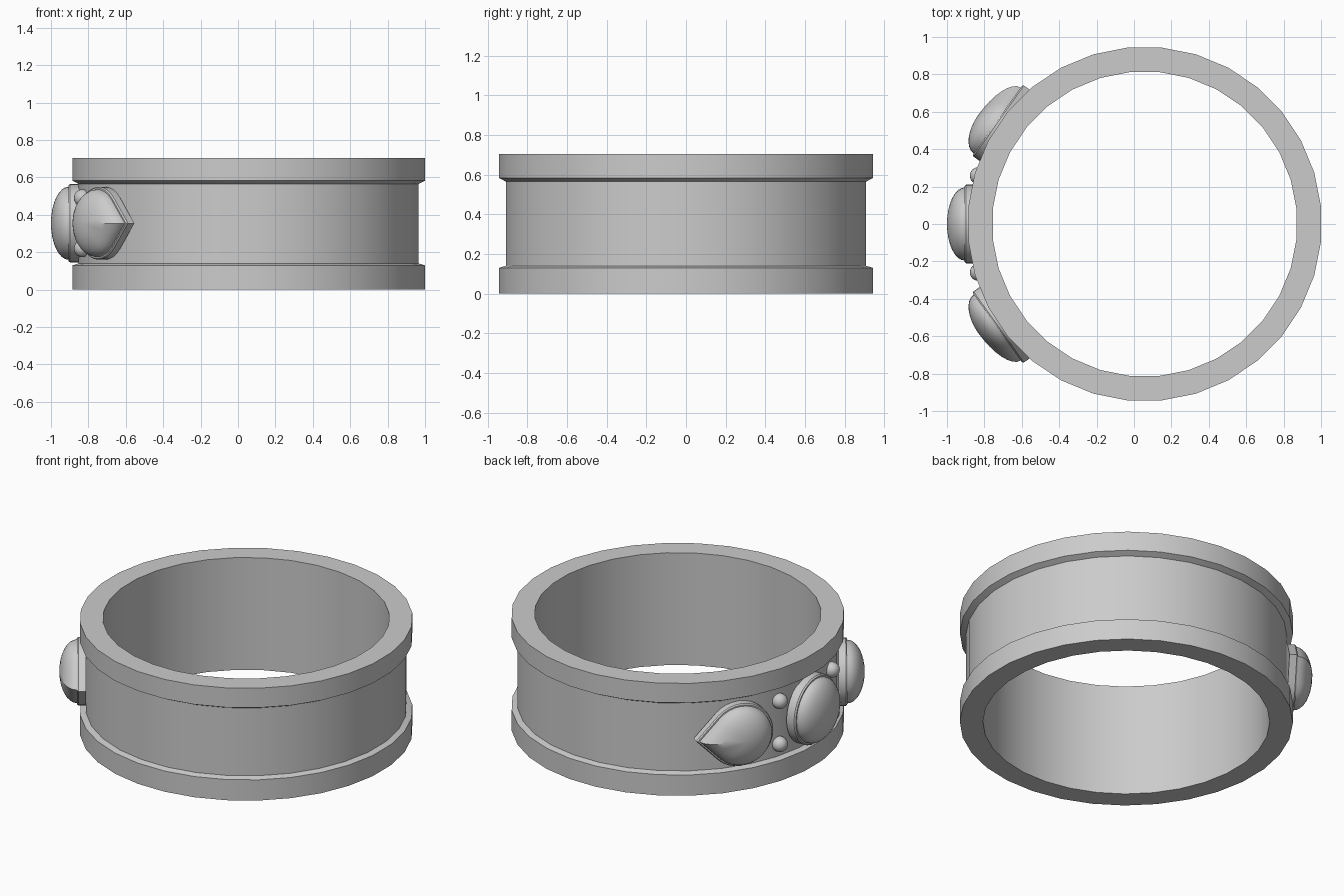
import bpy, bmesh, math
from mathutils import Vector

cube = bpy.data.objects.get("Cube")
if cube:
    bpy.data.objects.remove(cube, do_unlink=True)

metal = bpy.data.materials.new("plain grey")
metal.use_nodes = True
grey = (0.6, 0.6, 0.6, 1)
metal.diffuse_color = grey
metal.node_tree.nodes["Principled BSDF"].inputs["Base Color"].default_value = grey

SEGMENTS = 32
HALF_STEP = math.pi / SEGMENTS
MID_Z = 0.355


def finish(name, bm):
    bmesh.ops.recalc_face_normals(bm, faces=bm.faces)
    mesh = bpy.data.meshes.new(name)
    bm.to_mesh(mesh)
    bm.free()
    obj = bpy.data.objects.new(name, mesh)
    bpy.context.collection.objects.link(obj)
    mesh.materials.append(metal)
    bpy.ops.object.select_all(action='DESELECT')
    obj.select_set(True)
    bpy.context.view_layer.objects.active = obj
    bpy.ops.object.shade_smooth_by_angle(angle=math.radians(32))
    return obj


def bridge(bm, a, b):
    for i in range(len(a)):
        j = (i + 1) % len(a)
        bm.faces.new((a[i], a[j], b[j], b[i]))


# Band: a closed profile (flat-to-flat radius, height) swept round the axis
def make_band():
    profile = [(0.812, 0), (0.943, 0), (0.943, 0.13), (0.909, 0.14),
               (0.909, 0.565), (0.943, 0.583), (0.943, 0.705), (0.812, 0.705)]
    bm = bmesh.new()
    loops = []
    for radius, z in profile:
        r = radius / math.cos(HALF_STEP)
        angles = [(2 * i + 1) * HALF_STEP for i in range(SEGMENTS)]
        loops.append([bm.verts.new((0.057 + r * math.cos(a), r * math.sin(a), z))
                      for a in angles])
    for k, loop in enumerate(loops):
        bridge(bm, loop, loops[(k + 1) % len(loops)])
    finish("ring_band", bm)


def round_outline(angle):
    return 1.0


# Circle drawn out to a point by its two tangent lines
def drop_outline(angle):
    tangent = math.radians(44)
    turn = abs(math.remainder(angle, math.tau))
    return 1 / math.cos(tangent - turn) if turn < tangent else 1.0


# Stack of scaled outlines: (scale, height along the normal)
def make_stack(name, outline, radius, centre, along, levels):
    along = Vector(along).normalized()
    normal = Vector((-along.y, along.x, 0))
    up = Vector((0, 0, 1))
    if normal.x > 0:
        normal = -normal
    bm = bmesh.new()
    loops = []
    for scale, height in levels:
        loop = []
        for i in range(SEGMENTS):
            a = math.tau * i / SEGMENTS
            r = radius * outline(a) * scale
            loop.append(bm.verts.new(Vector(centre) + along * r * math.cos(a)
                                     + up * r * math.sin(a) + normal * height))
        loops.append(loop)
    for lower, upper in zip(loops, loops[1:]):
        bridge(bm, lower, upper)
    bm.faces.new(loops[0])
    bm.faces.new(loops[-1])
    finish(name, bm)


def make_stone(name, outline, radius, centre, along, height, depth):
    make_stack(name + "_setting", outline, radius, centre, along,
               [(1, -depth), (1, -0.008), (0.97, 0)])
    steps = [math.radians(90 * k / 8) for k in range(8)] + [math.radians(88)]
    make_stack(name + "_stone", outline, radius * 0.93, centre, along,
               [(math.cos(t), height * math.sin(t)) for t in steps])


make_band()

# Round centre stone
make_stone("round", round_outline, 0.21, (-0.905, 0, MID_Z), (0, 1, 0), 0.095, 0.06)

# Pointed stones and small beads on both sides
for side, label in ((1, "back"), (-1, "front")):
    make_stone(label + "_drop", drop_outline, 0.195,
               (-0.752, side * 0.524, MID_Z), (0.27, side * 0.38, 0), 0.1, 0.05)
    for level, z in (("upper", 0.49), ("lower", 0.22)):
        bm = bmesh.new()
        bmesh.ops.create_uvsphere(bm, u_segments=16, v_segments=10, radius=0.046)
        bmesh.ops.translate(bm, verts=bm.verts, vec=(-0.832, side * 0.258, z))
        finish(f"{label}_{level}_bead", bm)
